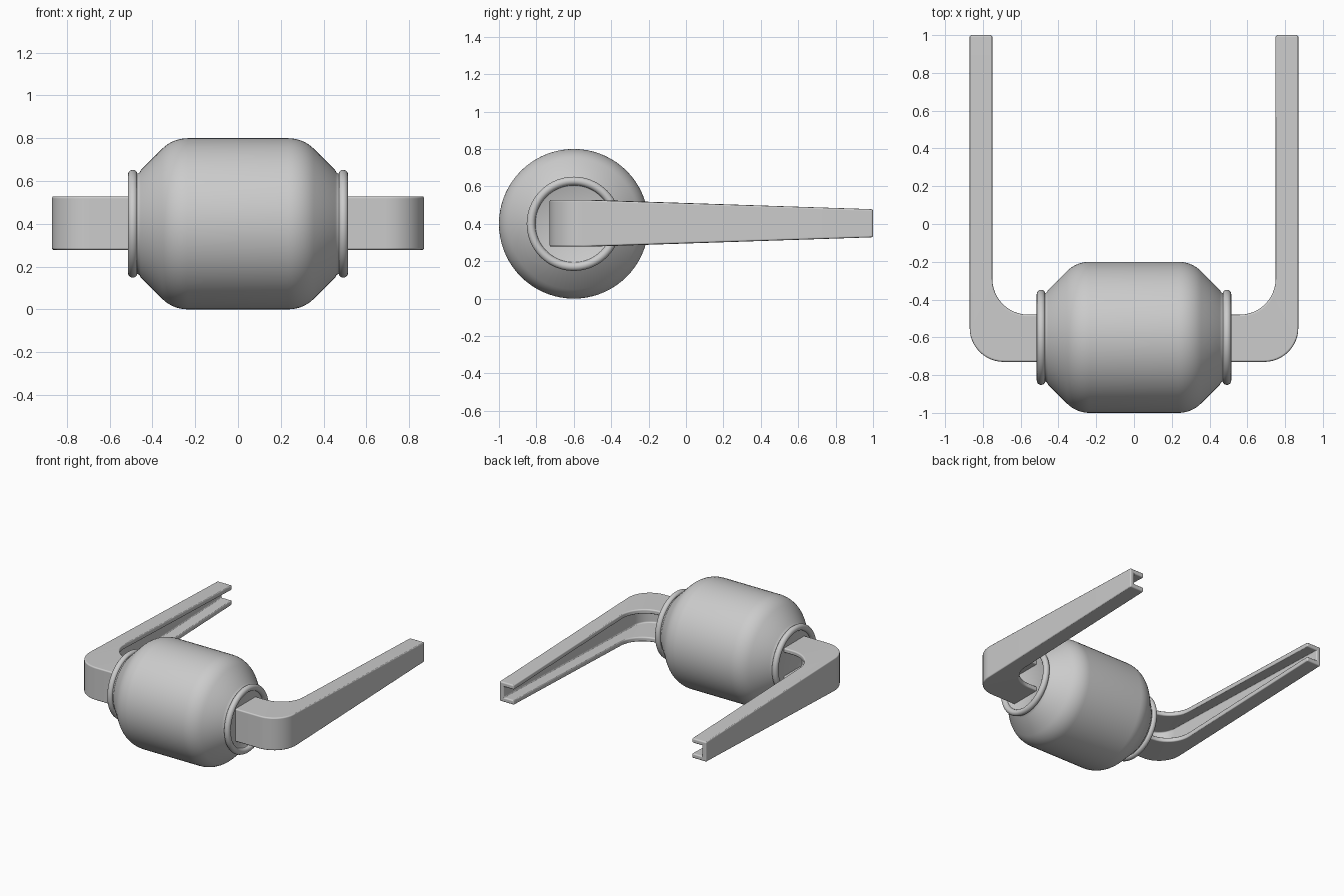
import bpy, bmesh, math

if "Cube" in bpy.data.objects:
    bpy.data.objects.remove(bpy.data.objects["Cube"], do_unlink=True)

AXIS_Y, AXIS_Z = -0.6, 0.4

grey = bpy.data.materials.new("plain grey")
grey.use_nodes = True
GREY = (0.6, 0.6, 0.6, 1)
grey.diffuse_color = GREY
grey.node_tree.nodes["Principled BSDF"].inputs["Base Color"].default_value = GREY


def finish(name, bm, angle):
    """Turn a bmesh into a smooth-shaded grey object."""
    bmesh.ops.recalc_face_normals(bm, faces=bm.faces)
    mesh = bpy.data.meshes.new(name)
    bm.to_mesh(mesh)
    bm.free()
    mesh.materials.append(grey)
    ob = bpy.data.objects.new(name, mesh)
    bpy.context.collection.objects.link(ob)
    bpy.ops.object.select_all(action="DESELECT")
    ob.select_set(True)
    bpy.context.view_layer.objects.active = ob
    bpy.ops.object.shade_smooth_by_angle(angle=math.radians(angle))
    return ob


def arc(cx, cy, r, start, end, steps):
    angles = [math.radians(start + (end - start) * i / steps) for i in range(steps + 1)]
    return [(cx + r * math.cos(a), cy + r * math.sin(a)) for a in angles]


# Roller: profile of (x, radius) spun about its axle
def build_roller():
    half = arc(0.235, 0.23, 0.17, 90, 45, 8)           # rounded shoulder
    half += [(0.455, 0.25), (0.462, 0.238), (0.472, 0.234)]   # cone and neck
    half += arc(0.492, 0.229, 0.023, 150, -90, 14)     # rolled lip
    half += [(0.488, 0.2), (0.488, 0)]                 # recessed end disc
    profile = [(-x, r) for x, r in reversed(half)] + half
    bm = bmesh.new()
    verts = [bm.verts.new((x, AXIS_Y, AXIS_Z + r)) for x, r in profile]
    edges = [bm.edges.new(pair) for pair in zip(verts, verts[1:])]
    bmesh.ops.spin(bm, geom=verts + edges, cent=(0, AXIS_Y, AXIS_Z), axis=(1, 0, 0),
                   angle=math.tau, steps=72, use_merge=False)
    bmesh.ops.remove_doubles(bm, verts=bm.verts, dist=0.0005)
    bmesh.ops.dissolve_degenerate(bm, edges=bm.edges, dist=0.0001)
    finish("roller", bm, 40)


# Arm: tapering channel swept round the bend, open towards the inside
def build_arm(name, side):
    web, flange, steps = 0.035, 0.035, 12
    outer = [(0.48, -0.73)] + arc(0.69, -0.55, 0.18, -90, 0, steps) + [(0.87, 1)]
    inner = [(0.48, -0.48)] + arc(0.56, -0.29, 0.19, -90, 0, steps) + [(0.75, 1)]
    floor = [(0.48, -0.73 + web)] + arc(0.69, -0.55, 0.18 - web, -90, 0, steps) + [(0.87 - web, 1)]
    bm = bmesh.new()
    rings = []
    for o, i, f in zip(outer, inner, floor):
        def height(p):
            t = max(0, (p[1] + 0.5) / 1.5)
            return 0.125 - 0.05 * t
        ring = []
        for p, drop, sign in ((o, 0, -1), (o, 0, 1), (i, 0, 1), (i, flange, 1),
                              (f, flange, 1), (f, flange, -1), (i, flange, -1), (i, 0, -1)):
            z = AXIS_Z + 0.003 + sign * (height(p) - drop)
            ring.append(bm.verts.new((side * p[0], p[1], z)))
        rings.append(ring)
    for a, b in zip(rings, rings[1:]):
        for k in range(8):
            n = (k + 1) % 8
            bm.faces.new((a[k], a[n], b[n], b[k]))
    # End caps: web plus the two flanges
    for r in (rings[0], rings[-1]):
        bm.faces.new(r)
    ob = finish(name, bm, 35)
    bevel = ob.modifiers.new("rounded edges", "BEVEL")
    bevel.width = 0.01
    bevel.segments = 3
    bevel.limit_method = "ANGLE"
    bevel.angle_limit = math.radians(40)
    bevel.harden_normals = True


build_roller()
build_arm("left_arm", 1)
build_arm("right_arm", -1)
